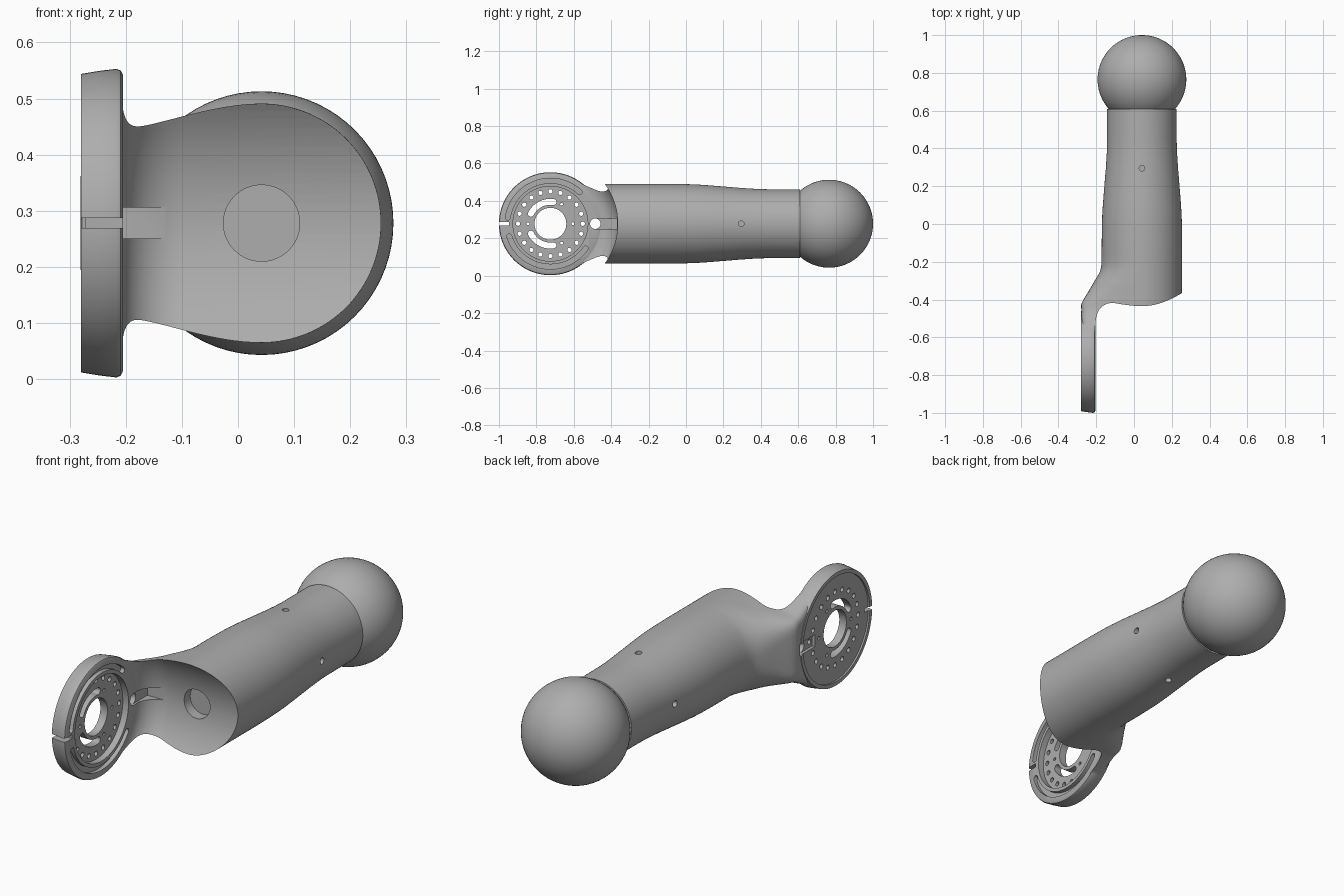
import bpy, bmesh
from math import sin, cos, pi, radians, sqrt

if "Cube" in bpy.data.objects:
    bpy.data.objects.remove(bpy.data.objects["Cube"])

AX, AZ = 0.042, 0.278      # arm axis (runs along y)
FY = -0.725                # flange centre (axis runs along x)

grey = bpy.data.materials.new("plain_grey")
grey.use_nodes = True
grey.diffuse_color = (0.42, 0.42, 0.42, 1)
grey.node_tree.nodes["Principled BSDF"].inputs["Base Color"].default_value = (0.42, 0.42, 0.42, 1)


def make(name, solids):
    """One object out of closed solids, each a list of equal-length rings."""
    bm = bmesh.new()
    for rings in solids:
        vs = [[bm.verts.new(p) for p in ring] for ring in rings]
        n = len(vs[0])
        faces = [bm.faces.new(vs[0][::-1]), bm.faces.new(vs[-1])]
        for a, b in zip(vs, vs[1:]):
            for i in range(n):
                j = (i + 1) % n
                faces.append(bm.faces.new((a[i], a[j], b[j], b[i])))
        bmesh.ops.recalc_face_normals(bm, faces=faces)
    mesh = bpy.data.meshes.new(name)
    bm.to_mesh(mesh)
    bm.free()
    mesh.materials.append(grey)
    obj = bpy.data.objects.new(name, mesh)
    bpy.context.collection.objects.link(obj)
    return obj


def combine(target, tool, operation="DIFFERENCE"):
    bpy.context.view_layer.objects.active = target
    mod = target.modifiers.new("combine", "BOOLEAN")
    mod.object, mod.operation, mod.solver = tool, operation, "EXACT"
    bpy.ops.object.modifier_apply(modifier=mod.name)
    bpy.data.objects.remove(tool)


def prism(outline, x0, x1):
    """Outline in (y, z) about the flange centre, extruded along x."""
    return [[(x, FY + y, AZ + z) for y, z in outline] for x in (x0, x1)]


def circle(r, n=64, cy=0, cz=0):
    return [(cy + r * cos(2 * pi * i / n), cz + r * sin(2 * pi * i / n)) for i in range(n)]


def polar(r, deg):
    return r * cos(radians(deg)), r * sin(radians(deg))


def turned(profile, n=128):
    """Solid of revolution about the flange axis from (x, radius) points."""
    return [[(x, FY + y, AZ + z) for y, z in circle(r, n)] for x, r in profile]


def arc_slot(r, width, a0, a1, n=28):
    """Curved slot outline with round ends."""
    w = width / 2
    angles = [a0 + (a1 - a0) * i / n for i in range(n + 1)]
    pts = [polar(r + w, a) for a in angles]
    for end, start in ((a1, a1), (None, a0 + 180)):
        cy, cz = polar(r, a1 if end is not None else a0)
        for k in range(1, 8):
            dy, dz = polar(w, start + 180 * k / 8)
            pts.append((cy + dy, cz + dz))
        if end is not None:
            pts += [polar(r - w, a) for a in reversed(angles)]
    return pts


def box(y0, y1, h):
    return [(y0, -h), (y1, -h), (y1, h), (y0, h)]


# Arm: sections along y as (y, radius, reach to -x, half height at -x end, squareness)
rows = [(y, r, r, r, 2) for y, r in ((0.61, .184), (0.5, .184), (0.4, .185), (0.3, .191),
                                     (0.2, .199), (0.05, .21), (-0.1, .213))]
rows += [(-0.2, .213, .214, .213, 2), (-0.25, .213, .222, .205, 2.2),
         (-0.3, .213, .25, .185, 2.8), (-0.36, .213, .285, .165, 4.5),
         (-0.42, .213, .32, .158, 8), (-0.46, .213, .32, .165, 10),
         (-0.52, .213, .32, .195, 12), (-0.58, .213, .32, .225, 14),
         (-0.62, .213, .32, .24, 14)]


def section(y, r, reach, h, p, n=32):
    right = [(r * cos(t), r * sin(t)) for t in (-pi / 2 + pi * i / (2 * n) for i in range(2 * n))]
    top = []
    for i in range(n + 1):
        u = sin(pi / 2 * i / n)
        s = u * u * (3 - 2 * u)
        top.append((-reach * u, (r + (h - r) * s) * max(0, 1 - u ** p) ** (1 / p)))
    bottom = [(x, -z) for x, z in reversed(top[1:-1])]
    return [(AX + x, y, AZ + z) for x, z in right + top + bottom]


def smooth_rows(rows, steps=3):
    out = []
    for i in range(len(rows) - 1):
        quad = [rows[max(0, i - 1)], rows[i], rows[i + 1], rows[min(len(rows) - 1, i + 2)]]
        for k in range(steps):
            t = k / steps
            out.append([b + t / 2 * (c - a + t * (2 * a - 5 * b + 4 * c - d + t * (3 * (b - c) + d - a)))
                        for a, b, c, d in zip(*quad)])
    return out + [rows[-1]]


arm = make("arm", [[section(*row) for row in smooth_rows(rows)]])

# Round clearance scooped out of the arm end, filleted towards the flange
scoop = [(-0.207, 0.05)]
scoop += [(-0.1 - 0.107 * cos(t), 0.26 + 0.1 * sin(t)) for t in (pi / 2 * i / 12 for i in range(13))]
combine(arm, make("scoop_cutter", [turned(scoop + [(0.6, 0.36)])]))
combine(arm, make("scoop_centre_cutter", [turned([(-0.207, 0.06), (0.6, 0.06)], 32)]))

# Flange disc with a softened inner rim
flange = make("flange", [turned([(-0.28, .266), (-0.25, .271), (-0.217, .275),
                                 (-0.209, .272), (-0.205, .264)])])
combine(arm, flange, "UNION")

# Recesses on both faces of the flange
combine(arm, make("recess_cutter", [turned([(-0.235, .2), (-0.15, .2)]),
                                    turned([(-0.32, .248), (-0.272, .248)])]))

# Curved grooves in the rim
combine(arm, make("groove_cutter", [prism(arc_slot(.23, .026, a, b), -0.225, -0.19)
                                    for a, b in ((47, 172), (197, 325))]))

# Bolt circle, bore, curved windows and cable hole
holes = [circle(.085), circle(.028, 32, .24)]
holes += [circle(.0115, 16, *polar(.173, 18 * i)) for i in range(20)]
holes += [circle(.008, 12, *polar(.12, a)) for a in (0, 60, 180, 300)]
holes += [arc_slot(.117, .032, a, b) for a, b in ((82, 153), (207, 278))]
combine(arm, make("hole_cutter", [prism(h, -0.4, -0.15) for h in holes]))

# Rim split, outer pocket and inner cable channel
for outline, x0, x1 in ((box(-.3, -.222, .009), -.4, -.1),
                        (box(.15, .27, .028), -.4, -.258),
                        (box(.235, .355, .0275), -.215, -.11)):
    combine(arm, make("slot_cutter", [prism(outline, x0, x1)]))

# Blind bore in the scooped end, and four screw holes around the arm
combine(arm, make("bore_cutter", [[[(AX + a, y, AZ + b) for a, b in circle(.068)]
                                   for y in (-0.6, -0.32)]]))
screws = []
for q in range(4):
    c, s = round(cos(q * pi / 2)), round(sin(q * pi / 2))
    screws.append([[(AX + d * c - a * s, 0.295 + b, AZ + d * s + a * c) for a, b in circle(.015, 20)]
                   for d in (0.17, 0.25)])
combine(arm, make("screw_hole_cutter", screws))

# Ball end, turned about the arm axis
ball = make("ball_end", [[[(AX + .235 * sin(t) * a, 0.765 - .235 * cos(t), AZ + .235 * sin(t) * b)
                           for a, b in circle(1, 72)]
                          for t in (0.01 + (pi - 0.02) * i / 40 for i in range(41))]])

for obj in (arm, ball):
    bpy.ops.object.select_all(action="DESELECT")
    obj.select_set(True)
    bpy.context.view_layer.objects.active = obj
    bpy.ops.object.shade_smooth_by_angle(angle=radians(30))
